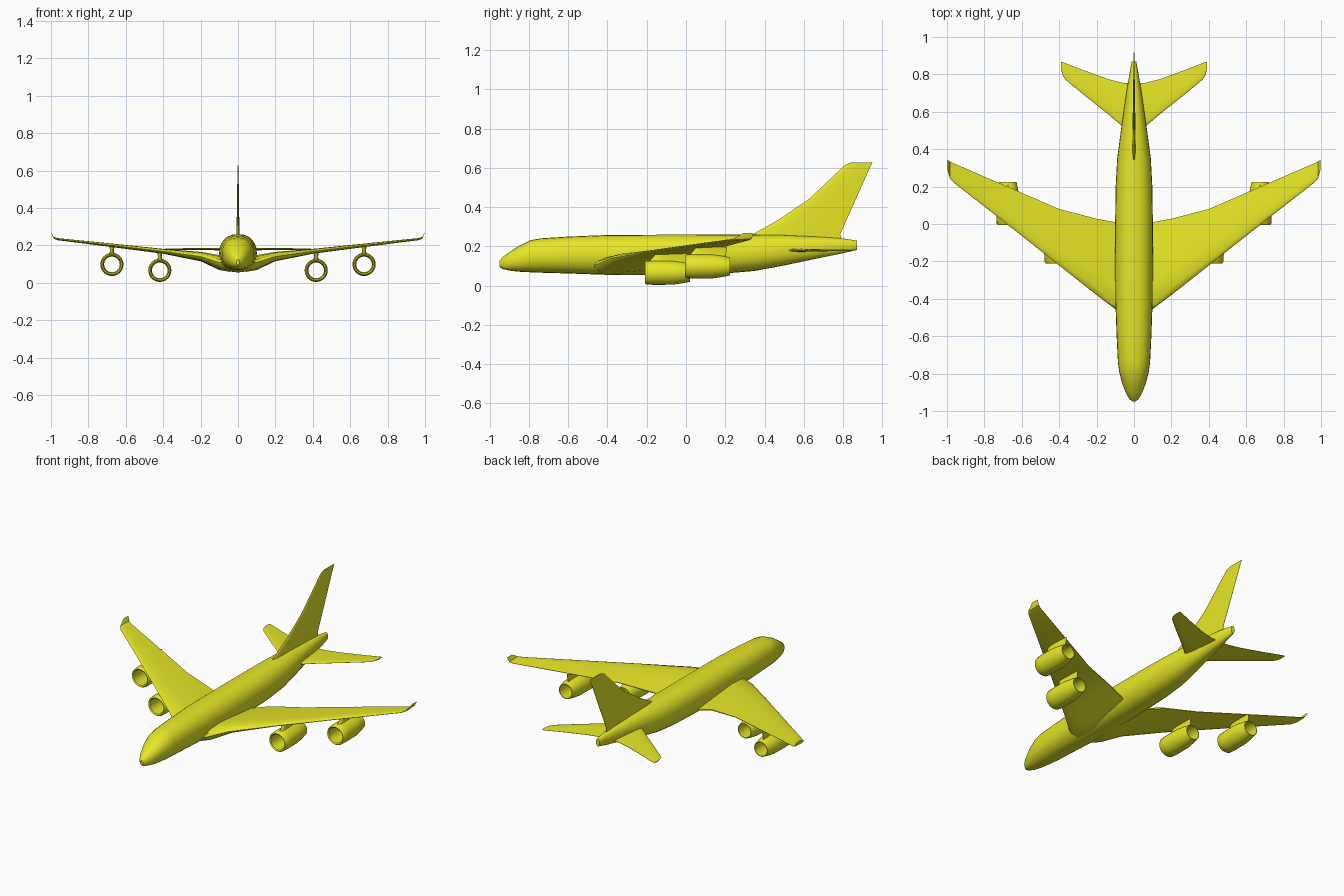
import bpy, bmesh, math

if "Cube" in bpy.data.objects:
    bpy.data.objects.remove(bpy.data.objects["Cube"])

paint = bpy.data.materials.new("yellow_paint")
paint.diffuse_color = (0.8, 0.8, 0.02, 1)
paint.use_nodes = True
paint.node_tree.nodes["Principled BSDF"].inputs["Base Color"].default_value = paint.diffuse_color


def loft(name, rings, mirror=False, closed=False, angle=35):
    """Skin a list of equal-length rings; cap the ends or join last to first."""
    bm = bmesh.new()
    vs = [[bm.verts.new(p) for p in ring] for ring in rings]
    n = len(rings[0])
    pairs = list(zip(vs, vs[1:]))
    if closed:
        pairs.append((vs[-1], vs[0]))
    else:
        bm.faces.new(vs[0])
        bm.faces.new(vs[-1])
    for a, b in pairs:
        for i in range(n):
            j = (i + 1) % n
            bm.faces.new((a[i], a[j], b[j], b[i]))
    bmesh.ops.recalc_face_normals(bm, faces=bm.faces)
    mesh = bpy.data.meshes.new(name)
    bm.to_mesh(mesh)
    bm.free()
    ob = bpy.data.objects.new(name, mesh)
    bpy.context.collection.objects.link(ob)
    mesh.materials.append(paint)
    if mirror:
        ob.modifiers.new("mirror", 'MIRROR').use_axis = (True, False, False)
    bpy.ops.object.select_all(action='DESELECT')
    bpy.context.view_layer.objects.active = ob
    ob.select_set(True)
    bpy.ops.object.shade_smooth_by_angle(angle=math.radians(angle))
    return ob


def airfoil(lead, trail, thick):
    """Points (y, offset) around a streamlined section."""
    half = [(0.02, 0.2), (0.1, 0.42), (0.3, 0.5), (0.62, 0.33), (1, 0.06)]
    prof = [(0, 0)] + half + [(u, -t) for u, t in reversed(half)]
    return [(lead + u * (trail - lead), t * thick) for u, t in prof]


def body_ring(y, w, z0, z1, n=24):
    """Slightly squared oval, widest just above mid height."""
    ring = []
    for i in range(n):
        a = 2 * math.pi * i / n
        c, s = math.cos(a), math.sin(a)
        x = w * math.copysign(abs(c) ** 0.88, c)
        ring.append((x, y, (z0 + z1) / 2 + (z1 - z0) / 2 * math.copysign(abs(s) ** 0.95, s)))
    return ring


# Fuselage: y, half width, bottom, top
body = [(-0.95, 0.008, 0.095, 0.125), (-0.935, 0.026, 0.085, 0.145),
        (-0.90, 0.045, 0.077, 0.17), (-0.85, 0.064, 0.071, 0.203),
        (-0.79, 0.079, 0.068, 0.232), (-0.74, 0.086, 0.066, 0.241),
        (-0.6, 0.093, 0.062, 0.25), (-0.4, 0.1, 0.055, 0.258),
        (0.0, 0.101, 0.055, 0.26), (0.2, 0.098, 0.062, 0.26),
        (0.35, 0.09, 0.075, 0.26), (0.5, 0.07, 0.103, 0.258),
        (0.7, 0.041, 0.145, 0.248), (0.8, 0.025, 0.165, 0.24),
        (0.87, 0.012, 0.182, 0.23)]
loft("fuselage", [body_ring(*b) for b in body])

# Main wings with upturned tips: x, leading y, trailing y, z, thickness
wing = [(0.04, -0.5, 0.0, 0.1, 0.085), (0.1, -0.455, 0.01, 0.108, 0.08),
        (0.2, -0.38, 0.028, 0.14, 0.05), (0.4, -0.222, 0.08, 0.168, 0.026),
        (0.7, 0.015, 0.21, 0.203, 0.018), (0.965, 0.222, 0.325, 0.233, 0.011),
        (0.985, 0.245, 0.335, 0.24, 0.01), (0.997, 0.29, 0.342, 0.266, 0.006)]
loft("wings", [[(x, y, z + t) for y, t in airfoil(a, b, th)]
               for x, a, b, z, th in wing], mirror=True)

# Tailplanes
tail = [(0.01, 0.475, 0.752, 0.018), (0.06, 0.52, 0.755, 0.016),
        (0.14, 0.588, 0.775, 0.012), (0.28, 0.7, 0.826, 0.009),
        (0.365, 0.77, 0.86, 0.007), (0.382, 0.795, 0.866, 0.006),
        (0.389, 0.825, 0.866, 0.005)]
loft("tailplanes", [[(x, y, 0.18 + t) for y, t in airfoil(a, b, th)]
                    for x, a, b, th in tail], mirror=True)

# Upright tail fin
fin = [(0.215, 0.3, 0.8, 0.02), (0.262, 0.34, 0.785, 0.018),
       (0.335, 0.47, 0.818, 0.014), (0.44, 0.625, 0.865, 0.01),
       (0.615, 0.81, 0.943, 0.006), (0.627, 0.84, 0.95, 0.005)]
loft("tail_fin", [[(t, y, z) for y, t in airfoil(a, b, th)] for z, a, b, th in fin])

# Open engine shells (outside then back along the inside) and their pylons
shell = [(0, 0.054), (0.008, 0.06), (0.05, 0.062), (0.14, 0.061), (0.19, 0.054),
         (0.23, 0.046), (0.23, 0.042), (0.16, 0.046), (0.05, 0.046), (0.005, 0.047)]
for tag, ex, ey, ez, top in (("inner", 0.418, -0.21, 0.066, 0.165),
                             ("outer", 0.674, -0.005, 0.098, 0.198)):
    rings = []
    for dy, r in shell:
        rings.append([(ex + r * math.cos(k * math.pi / 12), ey + dy,
                       ez + r * math.sin(k * math.pi / 12)) for k in range(24)])
    loft(tag + "_engines", rings, mirror=True, closed=True)
    pylon = [(ez + 0.052, 0.02, 0.205, 0.03), (ez + 0.072, 0.035, 0.21, 0.02),
             (top, 0.06, 0.215, 0.028)]
    loft(tag + "_pylons", [[(ex + t, y, z) for y, t in airfoil(ey + a, ey + b, th)]
                           for z, a, b, th in pylon], mirror=True)
